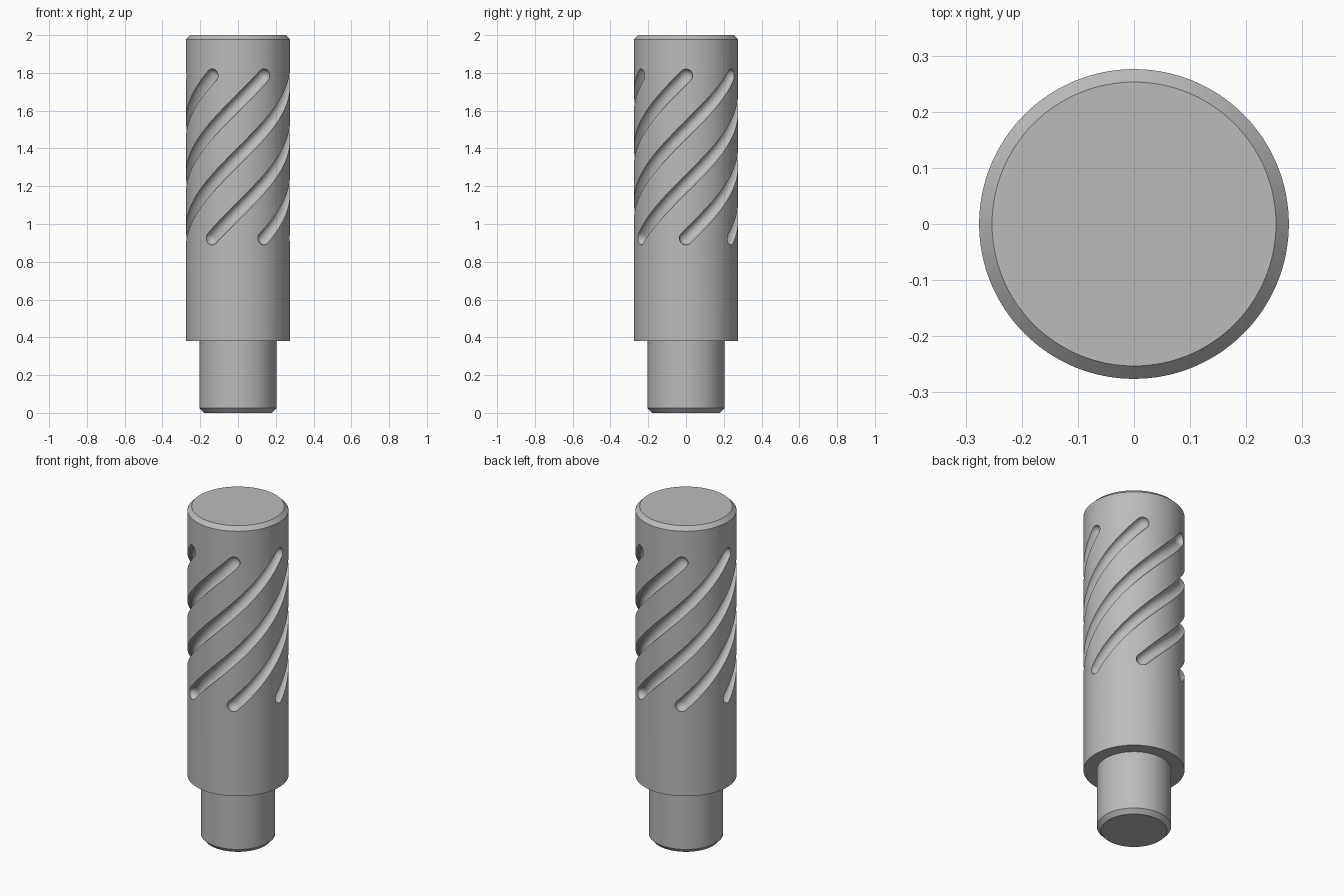
import bpy, bmesh, math
from mathutils import Vector

if "Cube" in bpy.data.objects:
    bpy.data.objects.remove(bpy.data.objects["Cube"], do_unlink=True)

BODY_R, SHANK_R = 0.276, 0.203
GROOVES, GROOVE_R = 6, 0.036
Z_LOW, Z_HIGH = 0.925, 1.785

steel = bpy.data.materials.new("steel grey")
steel.use_nodes = True
grey = (0.5, 0.5, 0.5, 1)
steel.diffuse_color = grey
steel.node_tree.nodes["Principled BSDF"].inputs["Base Color"].default_value = grey


def make_object(name, bm):
    bmesh.ops.recalc_face_normals(bm, faces=bm.faces)
    mesh = bpy.data.meshes.new(name)
    bm.to_mesh(mesh)
    bm.free()
    mesh.materials.append(steel)
    obj = bpy.data.objects.new(name, mesh)
    bpy.context.collection.objects.link(obj)
    return obj


def skin(bm, rings):
    """Join rings of equal length into a closed, capped tube."""
    loops = [[bm.verts.new(p) for p in ring] for ring in rings]
    n = len(loops[0])
    for a, b in zip(loops, loops[1:]):
        for i in range(n):
            j = (i + 1) % n
            bm.faces.new((a[i], a[j], b[j], b[i]))
    bm.faces.new(loops[0])
    bm.faces.new(loops[-1])


def circle(radius, z, sides=128):
    angles = [math.tau * i / sides for i in range(sides)]
    return [(radius * math.cos(a), radius * math.sin(a), z) for a in angles]


def groove_rings(start, sides=20, steps=72, cap=7):
    """Half-turn helical tube with ball ends."""
    def frame(t):
        a = start + math.pi * t
        out = Vector((math.cos(a), math.sin(a), 0))
        pos = out * BODY_R + Vector((0, 0, Z_LOW + (Z_HIGH - Z_LOW) * t))
        turn = Vector((-out.y, out.x, 0)) * BODY_R * math.pi
        along = (turn + Vector((0, 0, Z_HIGH - Z_LOW))).normalized()
        return pos, out, along

    # each station: position along helix, offset along tangent, ring radius
    ball = [math.pi / 2 * (k + 0.3) / cap for k in range(cap)]
    stations = [(0, -GROOVE_R * math.cos(b), GROOVE_R * math.sin(b)) for b in ball]
    stations += [(k / steps, 0, GROOVE_R) for k in range(steps + 1)]
    stations += [(1, GROOVE_R * math.cos(b), GROOVE_R * math.sin(b)) for b in reversed(ball)]
    rings = []
    for t, shift, radius in stations:
        pos, out, along = frame(t)
        side = along.cross(out)
        ring = []
        for i in range(sides):
            a = math.tau * (i + 0.5) / sides
            ring.append(pos + along * shift + (out * math.cos(a) + side * math.sin(a)) * radius)
        rings.append(ring)
    return rings


# Stepped pin with chamfered ends
bm = bmesh.new()
skin(bm, [circle(SHANK_R - 0.023, 0), circle(SHANK_R, 0.025), circle(SHANK_R, 0.38),
          circle(BODY_R, 0.38), circle(BODY_R, 1.977), circle(BODY_R - 0.023, 2)])
pin = make_object("grooved_pin", bm)

# Helical groove cutter
bm = bmesh.new()
for g in range(GROOVES):
    skin(bm, groove_rings(math.radians(60 * g)))
cutter = make_object("groove_cutter", bm)

# Cut the grooves
cut = pin.modifiers.new("grooves", "BOOLEAN")
cut.operation = "DIFFERENCE"
cut.solver = "EXACT"
cut.object = cutter
bpy.context.view_layer.objects.active = pin
pin.select_set(True)
cutter.select_set(False)
bpy.ops.object.modifier_apply(modifier=cut.name)
bpy.data.objects.remove(cutter, do_unlink=True)

bpy.ops.object.shade_smooth_by_angle(angle=math.radians(30))
